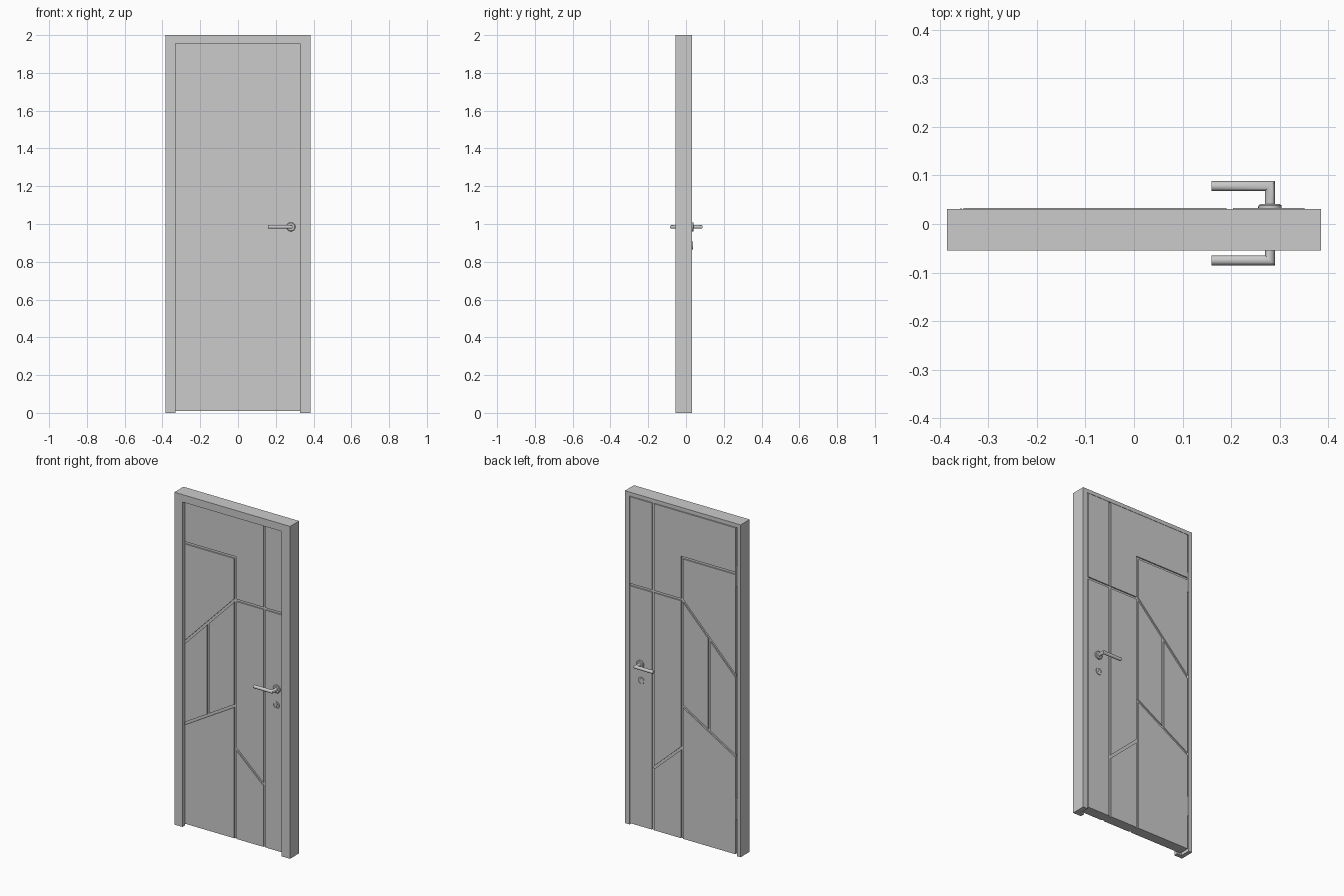
import bpy, bmesh, math
from mathutils import Vector

if "Cube" in bpy.data.objects:
    bpy.data.objects.remove(bpy.data.objects["Cube"])

FRONT, BACK = -0.030, 0.033      # leaf faces
MID = (FRONT + BACK) / 2


def finish(name, bm, smooth=False):
    bmesh.ops.recalc_face_normals(bm, faces=bm.faces)
    me = bpy.data.meshes.new(name)
    bm.to_mesh(me)
    bm.free()
    ob = bpy.data.objects.new(name, me)
    bpy.context.collection.objects.link(ob)
    bpy.context.view_layer.objects.active = ob
    if smooth:
        bpy.ops.object.select_all(action='DESELECT')
        ob.select_set(True)
        bpy.ops.object.shade_smooth_by_angle(angle=math.radians(35))
    return ob


def prism(name, pts, y0, y1):
    """Extrude an x/z outline along y."""
    bm = bmesh.new()
    f = bm.faces.new([bm.verts.new((x, y0, z)) for x, z in pts])
    ext = bmesh.ops.extrude_face_region(bm, geom=[f])
    moved = [g for g in ext['geom'] if isinstance(g, bmesh.types.BMVert)]
    bmesh.ops.translate(bm, verts=moved, vec=(0, y1 - y0, 0))
    return finish(name, bm)


def rect(x0, x1, z0, z1):
    return [(x0, z0), (x1, z0), (x1, z1), (x0, z1)]


def rings(name, loops, closed=False):
    """Skin a list of vertex loops; cap the ends or close the loop."""
    bm = bmesh.new()
    vs = [[bm.verts.new(p) for p in lp] for lp in loops]
    n = len(vs[0])
    for a, b in zip(vs, vs[1:] + ([vs[0]] if closed else [])):
        for i in range(n):
            bm.faces.new((a[i], a[(i + 1) % n], b[(i + 1) % n], b[i]))
    if not closed:
        bm.faces.new(vs[0])
        bm.faces.new(vs[-1])
    return finish(name, bm, True)


def circle(x, y, z, r, n=32):
    return [(x + r * math.cos(t), y, z + r * math.sin(t))
            for t in (2 * math.pi * i / n for i in range(n))]


# Frame: narrow front stop and wider rear rebate
def arch(xl, xr, top):
    return [(-.385, 0), (-.385, 2), (.385, 2), (.385, 0),
            (xr, 0), (xr, top), (xl, top), (xl, 0)]


prism("frame_stop", arch(-.331, .329, 1.955), -.055, FRONT)
prism("frame_rebate", arch(-.361, .354, 1.977), FRONT, .031)

# Door leaf with decorative grooves on both faces
leaf = prism("door_leaf", rect(-.351, .351, .01, 1.974), FRONT, BACK)
W = 0.007
grooves = [((.003, -.1), (.003, 1.707)), ((.197, -.1), (.197, 2.1)),
           ((-.4, 1.70), (.010, 1.70)), ((.003, 1.445), (.4, 1.445)),
           ((-.4, 1.034), (.003, 1.448)), ((-.178, .70), (-.178, 1.262)),
           ((-.4, .573), (.003, .81)), ((.003, .557), (.197, .380))]
for i, (a, b) in enumerate(grooves):
    a, b = Vector(a), Vector(b)
    d = (b - a).normalized()
    n = Vector((-d.y, d.x)) * W
    depth = .007 + i * .00005
    for s, face in ((-1, FRONT), (1, BACK)):
        cut = prism("groove_cutter", [a + n, b + n, b - n, a - n],
                    face - s * depth, face + s * .02)
        cut.hide_render = True
        mod = leaf.modifiers.new("groove", 'BOOLEAN')
        mod.operation, mod.solver, mod.object = 'DIFFERENCE', 'EXACT', cut
        bpy.context.view_layer.objects.active = leaf
        bpy.ops.object.modifier_apply(modifier=mod.name)
        bpy.data.objects.remove(cut)

# Hinges in the gap on the left edge
for k, z in enumerate((1.68, .28)):
    loops = [[(-.356 + .005 * math.cos(t), .027 + .005 * math.sin(t), h)
              for t in (math.tau * i / 16 for i in range(16))]
             for h in (z - .06, z + .06)]
    rings(f"hinge_{k + 1}", loops)

# Handle and lock on each side
HX, HZ, KX, KZ = .280, .985, .276, .887
for side, s, face in (("front", -1, FRONT), ("back", 1, BACK)):
    # Stepped round rose
    rings(f"{side}_handle_rose",
          [circle(HX, face + s * y, HZ, r) for y, r in
           ((-.001, .024), (.005, .024), (.008, .020), (.008, .012))])

    # Mitred lever
    yc, R = face + s * .045, .010
    uv = [(R * math.cos(t), R * math.sin(t))
          for t in (math.tau * i / 24 for i in range(24))]
    rings(f"{side}_handle_lever",
          [[(HX + u, face, HZ + v) for u, v in uv],
           [(HX + u, yc + s * u, HZ + v) for u, v in uv],
           [(.160, yc + s * u, HZ + v) for u, v in uv]])

    # Keyhole ring and lock cylinder
    rings(f"{side}_keyhole_ring",
          [circle(KX, face + s * y, KZ, r) for y, r in
           ((-.001, .021), (.003, .021), (.003, .016), (-.001, .016))], True)
    arc = [(KX + .007 * math.cos(t), KZ + .004 + .007 * math.sin(t))
           for t in (math.radians(-60 + 300 * i / 16) for i in range(17))]
    prism(f"{side}_lock_cylinder", arc + [(KX - .0035, KZ - .014), (KX + .0035, KZ - .014)],
          face - s * .001, face + s * .002)
